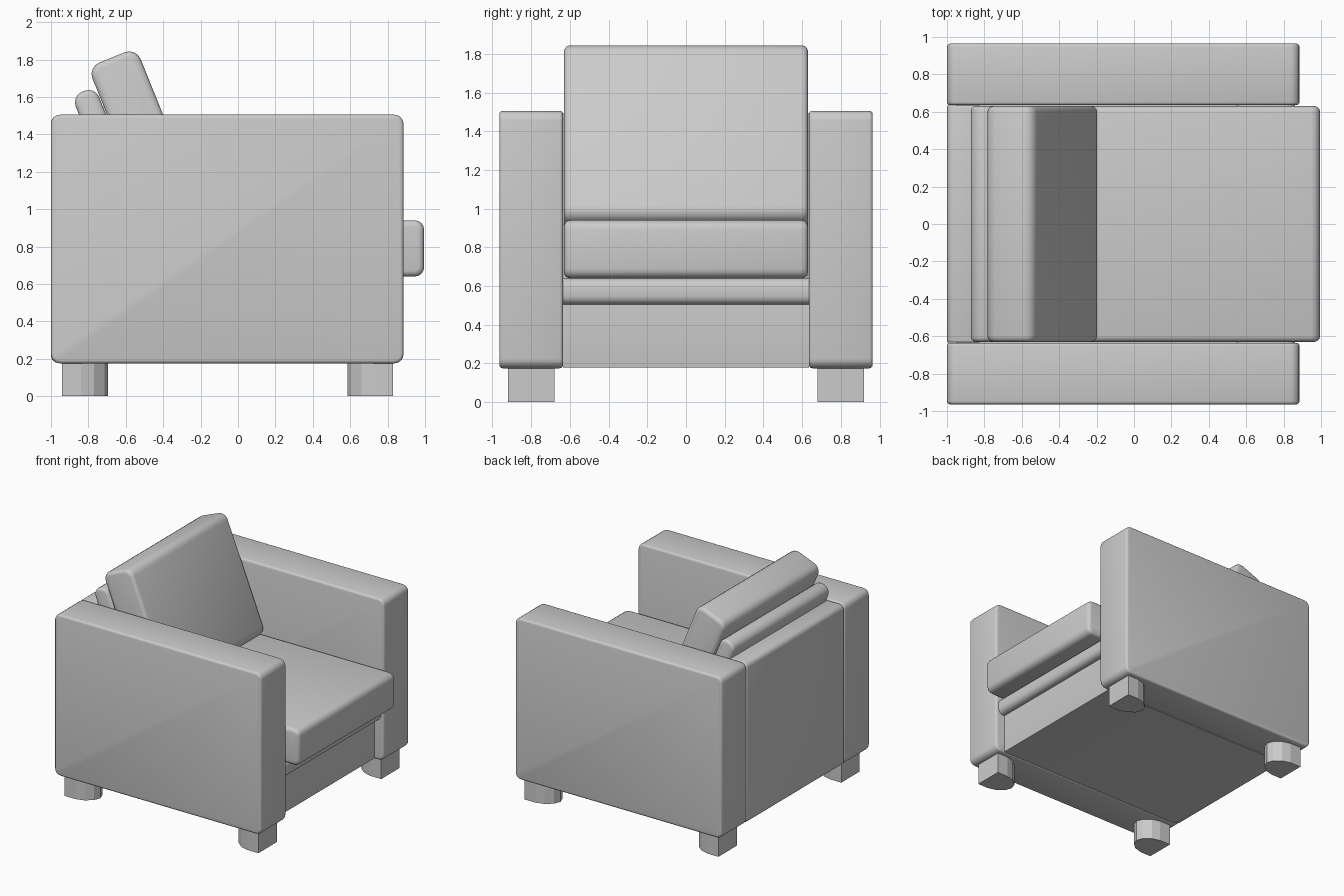
import bpy, bmesh
from math import radians
from mathutils import Matrix, Vector

cube = bpy.data.objects.get("Cube")
if cube:
    bpy.data.objects.remove(cube)

grey = bpy.data.materials.new("plain grey")
grey.use_nodes = True
COLOUR = (0.6, 0.6, 0.6, 1)
grey.diffuse_color = COLOUR
grey.node_tree.nodes["Principled BSDF"].inputs["Base Color"].default_value = COLOUR


def finish(name, bm, smooth=True):
    bmesh.ops.recalc_face_normals(bm, faces=bm.faces)
    mesh = bpy.data.meshes.new(name)
    bm.to_mesh(mesh)
    bm.free()
    mesh.materials.append(grey)
    obj = bpy.data.objects.new(name, mesh)
    bpy.context.collection.objects.link(obj)
    if smooth:
        bpy.ops.object.select_all(action='DESELECT')
        obj.select_set(True)
        bpy.context.view_layer.objects.active = obj
        bpy.ops.object.shade_smooth_by_angle(angle=radians(35))
    return obj


def padded_box(name, x, y, z, long_r, side_r):
    """Box with wide rounding on edges along y and finer rounding round both ends."""
    bm = bmesh.new()
    size = Vector((x[1] - x[0], y[1] - y[0], z[1] - z[0]))
    centre = Vector((sum(x), sum(y), sum(z))) / 2
    bmesh.ops.create_cube(bm, size=1, matrix=Matrix.Translation(centre) @ Matrix.Diagonal(size.to_4d()))
    along = [e for e in bm.edges if abs(e.verts[0].co.y - e.verts[1].co.y) > 0.01]
    bmesh.ops.bevel(bm, geom=along, offset=long_r, segments=4, profile=0.5, affect='EDGES')
    if side_r:
        rims = [e for e in bm.edges if abs(e.verts[0].co.y - e.verts[1].co.y) < 1e-4]
        bmesh.ops.bevel(bm, geom=rims, offset=side_r, segments=3, profile=0.5, affect='EDGES')
    return finish(name, bm)


def leaning_box(name, top_front, thick, length, long_r, side_r):
    """Padded slab hung from its top front edge and leaned backwards."""
    obj = padded_box(name, (-thick, 0), (-0.63, 0.63), (-length, 0), long_r, side_r)
    turn = Matrix.Rotation(radians(-22), 4, 'Y')
    obj.data.transform(Matrix.Translation((top_front[0], 0, top_front[1])) @ turn)
    return obj


def leg(name, x_flat, inward, y_mid):
    """Short foot, flat on its outer side and rounded towards the middle."""
    half = [(0, 0.12), (0.10, 0.12), (0.17, 0.10), (0.225, 0.055), (0.245, 0)]
    outline = half + [(d, -w) for d, w in reversed(half[:-1])]
    bm = bmesh.new()
    face = bm.faces.new([bm.verts.new((x_flat + inward * d, y_mid + w, 0)) for d, w in outline])
    top = bmesh.ops.extrude_face_region(bm, geom=[face])["geom"]
    bmesh.ops.translate(bm, vec=(0, 0, 0.19), verts=[v for v in top if isinstance(v, bmesh.types.BMVert)])
    finish(name, bm, smooth=False)


# Arms and legs on both sides
for side, s in (("right", -1), ("left", 1)):
    padded_box(side + "_arm", (-1, 0.885), sorted((s * 0.635, s * 0.965)), (0.175, 1.505), 0.05, 0.018)
    leg(side + "_front_leg", 0.83, -1, s * 0.80)
    leg(side + "_rear_leg", -0.94, 1, s * 0.80)

# Frame between the arms
padded_box("base", (-0.95, 0.80), (-0.636, 0.636), (0.178, 0.60), 0.005, 0)
padded_box("back_panel", (-1, -0.82), (-0.634, 0.634), (0.178, 1.50), 0.04, 0.012)
padded_box("front_rail", (0.55, 0.86), (-0.636, 0.636), (0.505, 0.64), 0.045, 0)

# Cushions
padded_box("seat_cushion", (-0.82, 0.995), (-0.63, 0.63), (0.64, 0.94), 0.05, 0.03)
leaning_box("back_cushion", (-0.545, 1.863), 0.278, 0.98, 0.065, 0.03)
leaning_box("back_support", (-0.765, 1.655), 0.135, 0.85, 0.06, 0.025)
